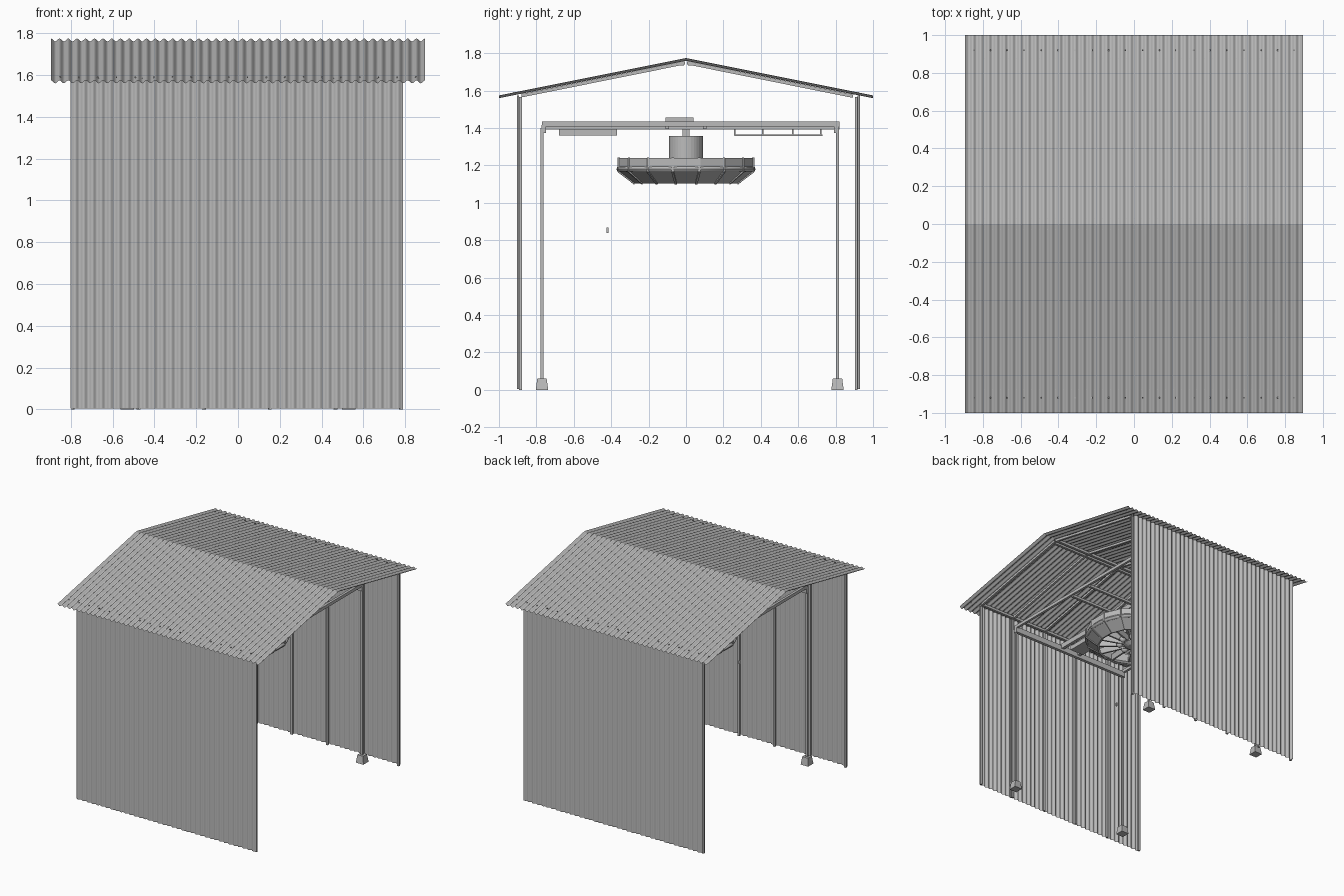
import bpy, bmesh, math
from mathutils import Vector, Matrix

cube = bpy.data.objects.get("Cube")
if cube:
    bpy.data.objects.remove(cube, do_unlink=True)

metal = bpy.data.materials.new("plain_grey")
metal.use_nodes = True
GREY = (0.5, 0.5, 0.5, 1)
metal.diffuse_color = GREY
metal.node_tree.nodes["Principled BSDF"].inputs["Base Color"].default_value = GREY


def finish(name, bm, smooth=False):
    mesh = bpy.data.meshes.new(name)
    bm.to_mesh(mesh)
    bm.free()
    mesh.materials.append(metal)
    for p in mesh.polygons:
        p.use_smooth = smooth
    obj = bpy.data.objects.new(name, mesh)
    bpy.context.collection.objects.link(obj)
    return obj


def add_bar(bm, a, b, w, h):
    """Box from a to b, w wide sideways and h deep."""
    a, b = Vector(a), Vector(b)
    d = b - a
    side = d.cross(Vector((0, 0, 1)))
    side = side.normalized() if side.length > 1e-6 else Vector((1, 0, 0))
    up = side.cross(d.normalized())
    rot = Matrix((side, d.normalized(), up)).transposed().to_4x4()
    size = Matrix.Diagonal((w, d.length, h, 1))
    bmesh.ops.create_cube(bm, size=1, matrix=Matrix.Translation((a + b) / 2) @ rot @ size)


def bars(name, items):
    bm = bmesh.new()
    for a, b, w, h in items:
        add_bar(bm, a, b, w, h)
    return finish(name, bm)


def corrugated(name, x0, x1, path, offset_axis, amp, pitch=0.042):
    """Wavy sheet: a wave along x swept along a path of (y, z) points."""
    bm = bmesh.new()
    n = round((x1 - x0) / pitch) * 8
    rows = []
    for y, z in path:
        row = []
        for i in range(n + 1):
            p = Vector((x0 + (x1 - x0) * i / n, y, z))
            p[offset_axis] += amp * math.cos(i * math.tau / 8)
            row.append(bm.verts.new(p))
        rows.append(row)
    for r, s in zip(rows, rows[1:]):
        for i in range(n):
            bm.faces.new((r[i], r[i + 1], s[i + 1], s[i]))
    return finish(name, bm, True)


def lathe(name, profile, sides, smooth=False):
    """Revolve (radius, z) points about the centre axis."""
    bm = bmesh.new()
    rings = []
    for r, z in profile:
        angles = [(k + 0.5) * math.tau / sides for k in range(sides)]
        rings.append([bm.verts.new((r * math.cos(t), r * math.sin(t), z)) for t in angles])
    for p, q in zip(rings, rings[1:]):
        for k in range(sides):
            j = (k + 1) % sides
            bm.faces.new((p[k], p[j], q[j], q[k]))
    obj = finish(name, bm, smooth)
    return obj


def roof_z(y):
    return 1.767 - 0.2 * abs(y)


# Corrugated cladding
for name, s in (("front", -1), ("back", 1)):
    corrugated("roof_" + name, -0.895, 0.895, [(0, roof_z(0)), (s, roof_z(1))], 2, 0.007)
wall_y = {"front": -0.898, "back": 0.923}
for name, y in wall_y.items():
    corrugated(name + "_wall", -0.8, 0.785, [(y, 0.005), (y, 1.575)], 1, 0.006)

# Shed framing: studs, rafters and long purlins
stud_x = [-0.79 + 0.314 * i for i in range(6)]
for name, y in wall_y.items():
    s = -1 if y < 0 else 1
    inner = y - s * 0.013
    bars(name + "_studs", [((x, inner, 0), (x, inner, 1.565), 0.018, 0.014) for x in stud_x])
    eave = y - s * 0.03
    drop = 0.018
    bars(name + "_rafters", [((x, s * 0.006, roof_z(0) - drop), (x, eave, roof_z(eave) - drop),
                              0.018, 0.018) for x in stud_x])
    bars(name + "_purlins", [((-0.8, s * v, roof_z(v) - drop), (0.785, s * v, roof_z(v) - drop),
                              0.02, 0.02) for v in (0.02, 0.87)])

# Roof screws along the eaves
bm = bmesh.new()
for s in (-1, 1):
    for i in range(20):
        x = -0.85 + i * 0.0895
        bmesh.ops.create_cube(bm, size=0.006,
                              matrix=Matrix.Translation((x, s * 0.92, roof_z(0.92) + 0.006)))
finish("roof_screws", bm)

# Inner stand: posts on tapered feet
FRONT, BACK, HALF = -0.77, 0.81, 0.53
corners = [(x, y) for x in (-HALF, HALF) for y in (FRONT, BACK)]
bars("stand_posts", [((x, y, 0.05), (x, y, 1.4), 0.016, 0.016) for x, y in corners])
bm = bmesh.new()
for x, y in corners:
    place = Matrix.Translation((x, y, 0.031)) @ Matrix.Rotation(math.pi / 4, 4, "Z")
    bmesh.ops.create_cone(bm, cap_ends=True, segments=4, radius1=0.047, radius2=0.035,
                          depth=0.062, matrix=place)
finish("stand_feet", bm)

# Stand top frame
bars("stand_crossbeams", [((-HALF - 0.01, y, 1.395), (HALF + 0.01, y, 1.395), 0.025, 0.045)
                          for y in (FRONT + 0.01, BACK - 0.005)])
bars("stand_side_beams", [((x, FRONT, 1.422), (x, BACK + 0.01, 1.422), 0.02, 0.025)
                          for x in (-HALF, HALF)])
bars("centre_beams", [((x, FRONT, 1.412), (x, BACK + 0.01, 1.412), 0.025, 0.04)
                      for x in (-0.08, 0.08)])
bars("fan_crossbeams", [((-HALF, y, 1.405), (HALF, y, 1.405), 0.02, 0.02)
                        for y in (-0.1, 0.1)])

# Side equipment hung under the frame
bars("hanging_tray", [((0, -0.68, 1.377), (0, -0.37, 1.377), 0.12, 0.035)])
rack = [((x, 0.26, 1.362), (x, 0.73, 1.362), 0.008, 0.008) for x in (-0.06, 0.06)]
rack += [((x, y, 1.36), (x, y, 1.4), 0.008, 0.008)
         for x in (-0.06, 0.06) for y in (0.26, 0.41, 0.57, 0.72)]
bars("hanging_rack", rack)
bars("drive_box", [((0, -0.11, 1.445), (0, 0.04, 1.445), 0.1, 0.025)])
bars("pull_handle", [((-0.18, -0.42, 0.84), (-0.18, -0.42, 0.868), 0.01, 0.01)])

# Hanging round machine: drum, faceted bowl and hub
lathe("drum", [(0.001, 1.357), (0.09, 1.357), (0.09, 1.2), (0.001, 1.2)], 32)
bars("drum_hanger", [((0, 0, 1.35), (0, 0, 1.435), 0.04, 0.04)])
lathe("bowl_shell", [(0.345, 1.24), (0.368, 1.24), (0.368, 1.17), (0.28, 1.103),
                     (0.265, 1.108), (0.345, 1.175), (0.345, 1.24)], 16)
lathe("bowl_hub", [(0.001, 1.2), (0.08, 1.2), (0.08, 1.125), (0.05, 1.105), (0.001, 1.105)], 16)
tube = [(0.358 + 0.016 * math.cos(t), 1.18 + 0.016 * math.sin(t))
        for t in (k * math.tau / 8 for k in range(9))]
lathe("bowl_band", tube, 32, True)

# Bowl ribs and inner spokes
ribs, spokes = [], []
for k in range(16):
    t = (k + 0.5) * math.tau / 16
    c, s = math.cos(t), math.sin(t)
    ribs.append(((0.366 * c, 0.366 * s, 1.168), (0.366 * c, 0.366 * s, 1.243), 0.012, 0.012))
    ribs.append(((0.368 * c, 0.368 * s, 1.168), (0.28 * c, 0.28 * s, 1.103), 0.012, 0.01))
    spokes.append(((0.07 * c, 0.07 * s, 1.15), (0.35 * c, 0.35 * s, 1.19), 0.014, 0.05))
bars("bowl_ribs", ribs)
bars("bowl_spokes", spokes)

# Rounded pods around the hub
bm = bmesh.new()
for k in range(8):
    t = k * math.tau / 8
    place = Matrix.Translation((0.11 * math.cos(t), 0.11 * math.sin(t), 1.135))
    bmesh.ops.create_uvsphere(bm, u_segments=12, v_segments=8, radius=0.026, matrix=place)
finish("hub_pods", bm, True)
